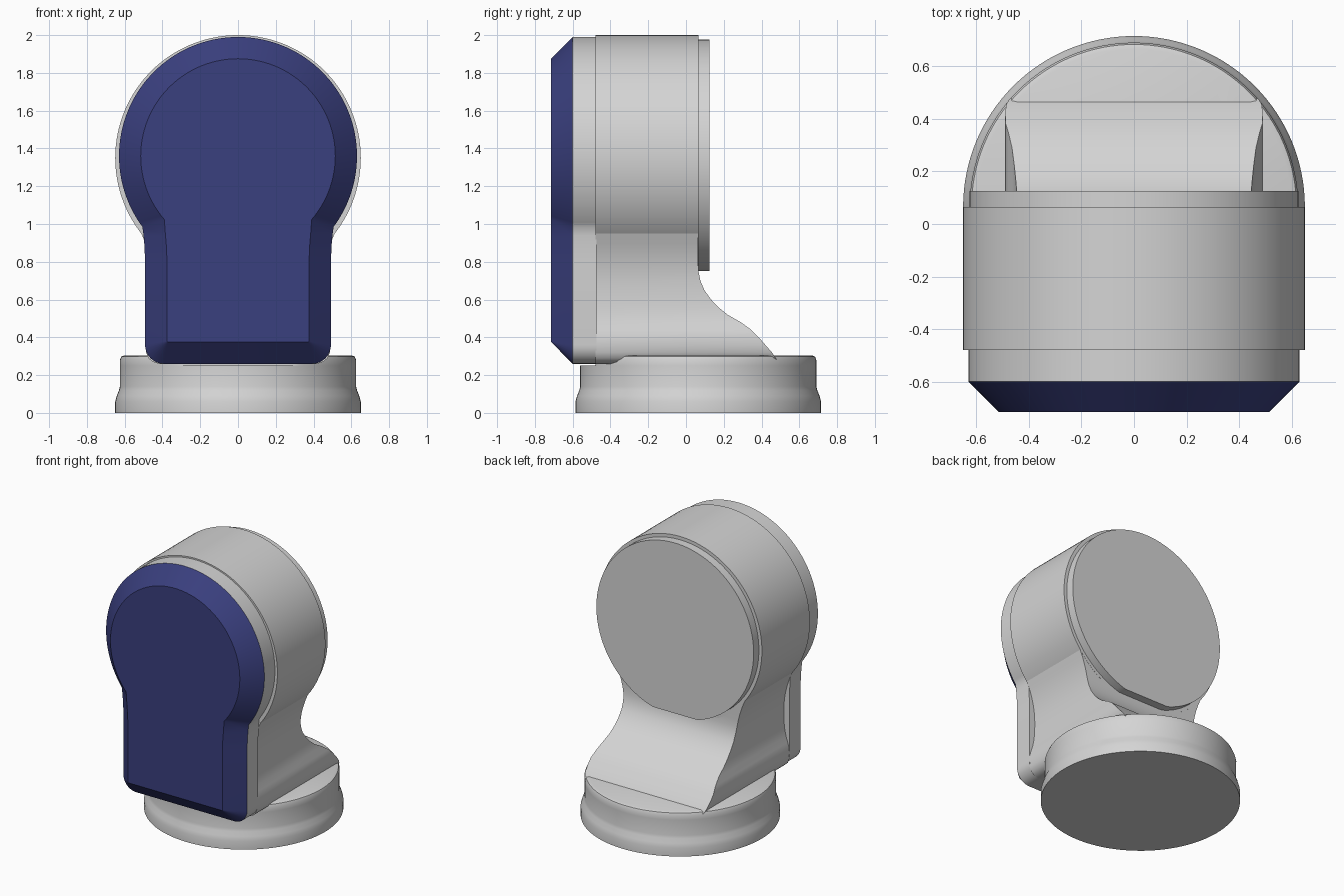
import bpy, bmesh, math

if "Cube" in bpy.data.objects:
    bpy.data.objects.remove(bpy.data.objects["Cube"])


def material(name, rgb):
    m = bpy.data.materials.new(name)
    m.diffuse_color = (*rgb, 1)
    m.use_nodes = True
    m.node_tree.nodes["Principled BSDF"].inputs["Base Color"].default_value = m.diffuse_color
    return m


GREY = material("light grey", (0.66, 0.66, 0.66))
BLUE = material("dark blue", (0.042, 0.05, 0.21))


def loft(name, rings, mat):
    """Skin a stack of equal-length closed rings and cap both ends."""
    bm = bmesh.new()
    vs = [[bm.verts.new(p) for p in r] for r in rings]
    n = len(rings[0])
    for a, b in zip(vs, vs[1:]):
        for i in range(n):
            j = (i + 1) % n
            bm.faces.new((a[i], a[j], b[j], b[i]))
    bm.faces.new(vs[0])
    bm.faces.new(vs[-1])
    bmesh.ops.recalc_face_normals(bm, faces=bm.faces)
    me = bpy.data.meshes.new(name)
    bm.to_mesh(me)
    bm.free()
    me.materials.append(mat)
    me.shade_smooth()
    me.set_sharp_from_angle(angle=math.radians(28))
    ob = bpy.data.objects.new(name, me)
    bpy.context.collection.objects.link(ob)
    return ob


def circle(r, n=128):
    return [(r * math.cos(2 * math.pi * i / n), r * math.sin(2 * math.pi * i / n))
            for i in range(n)]


# Round base with a flat notch at the front, under the cover
rings = []
for r, z in [(.65, 0), (.65, .06), (.642, .09), (.63, .12), (.625, .14), (.625, .25),
             (.625, .2505), (.625, .28), (.618, .298), (.6, .305)]:
    limit = -.48 if z > .25 else -1
    rings.append([(x, max(y + .065, limit), z) for x, y in circle(r)])
loft("base", rings, GREY)

# Neck: waisted sides, S-curved back, rounded lower edges (z, half width, back y)
section = [(.26, .42, .49), (.27, .452, .485), (.29, .474, .475), (.32, .486, .455),
           (.36, .49, .42), (.4, .489, .385), (.44, .477, .345), (.48, .464, .29),
           (.52, .455, .22), (.56, .45, .17), (.6, .447, .133), (.65, .446, .097),
           (.7, .447, .076), (.75, .452, .066), (.8, .461, .064), (.85, .474, .064),
           (.9, .491, .064), (.95, .512, .064), (1.0, .53, .064)]
loft("neck", [[(-w, -.48, z), (w, -.48, z), (w, yb, z), (-w, yb, z)]
              for z, w, yb in section], GREY)

# Drum-shaped head
loft("head_drum", [[(x, y, z + 1.35) for x, z in circle(.65)] for y in (-.48, .065)], GREY)

# Back disc with a flat lower edge
loft("back_disc", [[(x, y, max(z + 1.35, .75)) for x, z in circle(.626)]
                   for y in (.06, .125)], GREY)


def keyhole(y, r, w, zb, c):
    """Round top on a straight leg, with rounded bottom corners."""
    pts = []
    for i in range(9):
        a = -math.pi / 2 + i / 8 * math.pi / 2
        pts.append((w - c + c * math.cos(a), zb + c + c * math.sin(a)))
    pts += [(w, .8), (w + .003, .88), (w + .008, .94)]
    start = -math.acos((w + .014) / r)
    for i in range(49):
        a = start + (math.pi / 2 - start) * i / 48
        pts.append((r * math.cos(a), 1.36 + r * math.sin(a)))
    pts += [(-x, z) for x, z in pts[-2::-1]]
    return [(x, y, z) for x, z in pts]


# Grey front shell and chamfered blue cover
outer = (.63, .492, .26, .1)
loft("front_shell", [keyhole(-.475, *outer), keyhole(-.6, *outer)], GREY)
loft("front_cover", [keyhole(-.6, *outer), keyhole(-.715, .515, .376, .376, .004)], BLUE)
